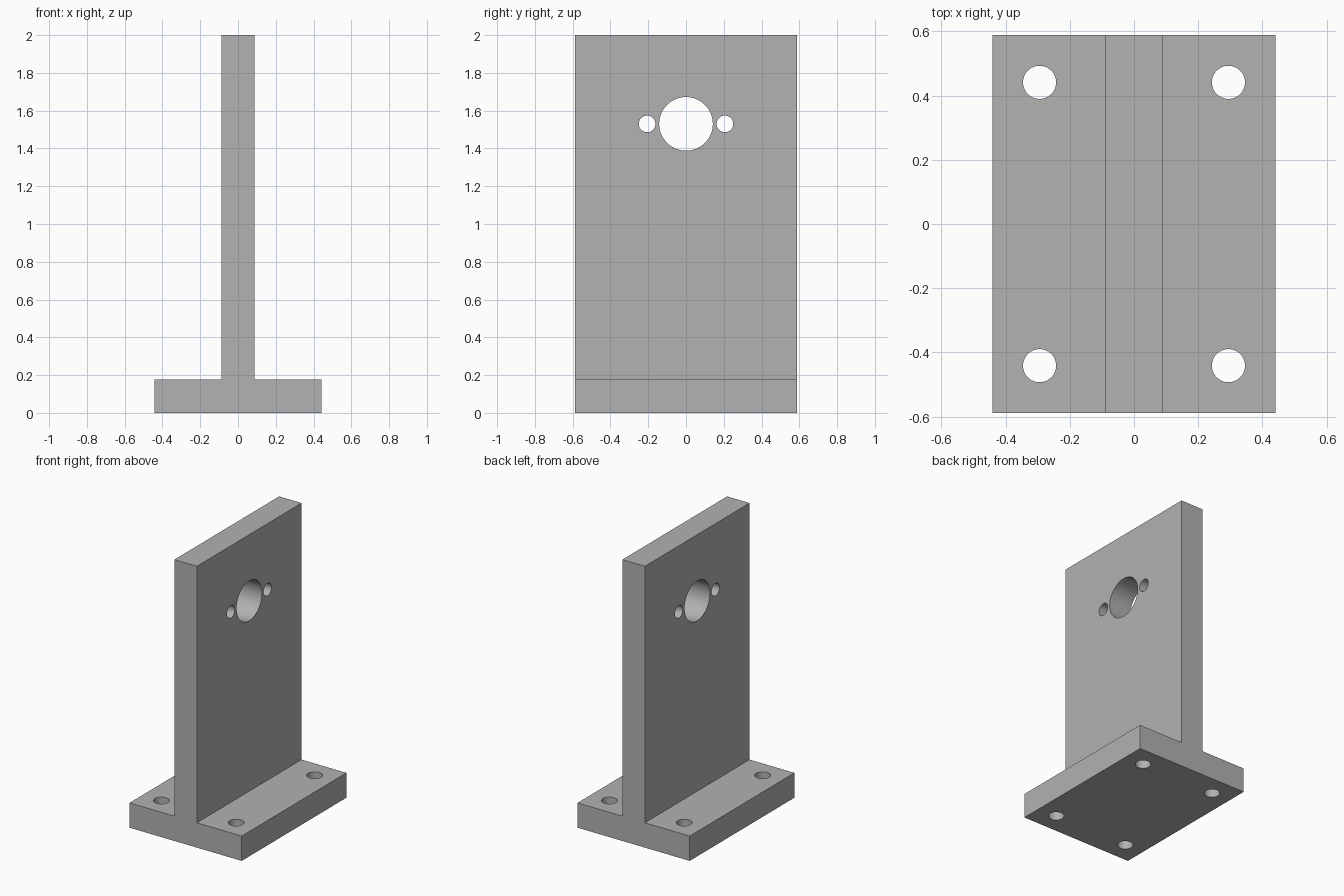
import bpy, bmesh, math
from mathutils import Matrix

cube = bpy.data.objects.get("Cube")
if cube:
    bpy.data.objects.remove(cube, do_unlink=True)

# Overall sizes
BASE_X, HALF_Y, THICK, HEIGHT = 0.441, 0.588, 0.1765, 2.0
WALL_X = THICK / 2

grey = bpy.data.materials.new("plain grey")
grey.use_nodes = True
colour = (0.445, 0.445, 0.445, 1)
grey.diffuse_color = colour
grey.node_tree.nodes["Principled BSDF"].inputs["Base Color"].default_value = colour


def add_object(name, bm):
    bmesh.ops.recalc_face_normals(bm, faces=bm.faces)
    mesh = bpy.data.meshes.new(name)
    bm.to_mesh(mesh)
    bm.free()
    obj = bpy.data.objects.new(name, mesh)
    mesh.materials.append(grey)
    bpy.context.collection.objects.link(obj)
    return obj


# T-shaped bracket: half profile mirrored, then extruded along y
half = [(BASE_X, 0), (BASE_X, THICK), (WALL_X, THICK), (WALL_X, HEIGHT)]
profile = half + [(-x, z) for x, z in reversed(half)]
bm = bmesh.new()
face = bm.faces.new([bm.verts.new((x, -HALF_Y, z)) for x, z in profile])
extruded = bmesh.ops.extrude_face_region(bm, geom=[face])["geom"]
bmesh.ops.translate(bm, vec=(0, 2 * HALF_Y, 0),
                    verts=[v for v in extruded if isinstance(v, bmesh.types.BMVert)])
bracket = add_object("mounting_bracket", bm)

# Hole cutters: four bolt holes in the base, three holes through the wall
bm = bmesh.new()


def add_hole(centre, radius, turn=Matrix()):
    bmesh.ops.create_cone(bm, cap_ends=True, segments=64, radius1=radius,
                          radius2=radius, depth=0.4,
                          matrix=Matrix.Translation(centre) @ turn)


for sx in (-1, 1):
    for sy in (-1, 1):
        add_hole((sx * 0.294, sy * 0.441, THICK / 2), 0.0515)

sideways = Matrix.Rotation(math.pi / 2, 4, "Y")
for y, radius in ((-0.206, 0.044), (0, 0.142), (0.206, 0.044)):
    add_hole((0, y, 1.53), radius, sideways)

cutter = add_object("hole_cutter", bm)
cutter.hide_render = True
cutter.hide_viewport = True

# Drill the holes and keep the result
drill = bracket.modifiers.new("holes", "BOOLEAN")
drill.operation = "DIFFERENCE"
drill.solver = "EXACT"
drill.object = cutter
depsgraph = bpy.context.evaluated_depsgraph_get()
bracket.data = bpy.data.meshes.new_from_object(bracket.evaluated_get(depsgraph))
bracket.modifiers.clear()
bpy.data.objects.remove(cutter, do_unlink=True)

# Smooth hole walls, sharp edges elsewhere
bpy.ops.object.select_all(action="DESELECT")
bracket.select_set(True)
bpy.context.view_layer.objects.active = bracket
bpy.ops.object.shade_smooth_by_angle(angle=math.radians(30))
